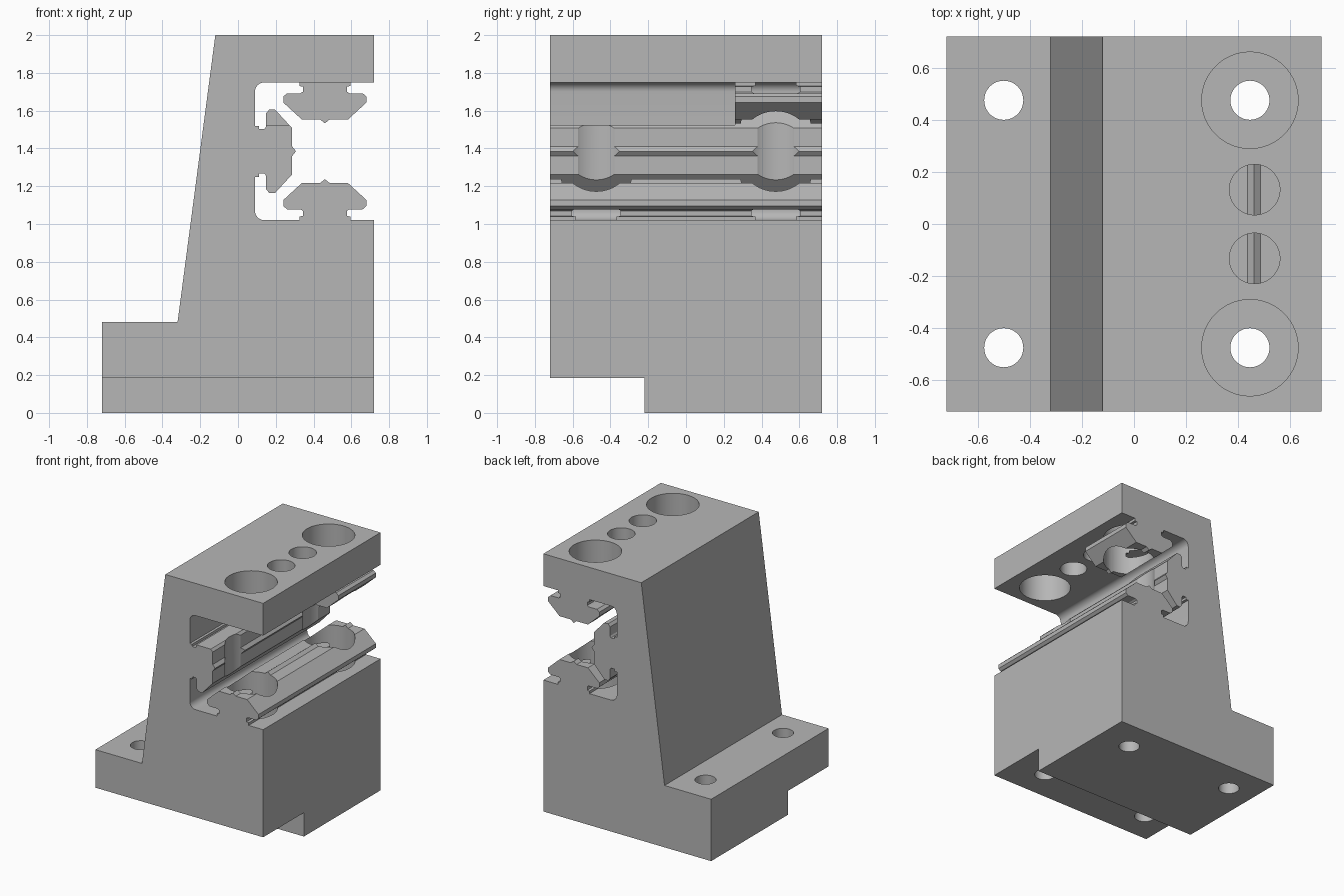
import bpy, bmesh, math
from mathutils import Matrix

cube = bpy.data.objects.get("Cube")
if cube:
    bpy.data.objects.remove(cube, do_unlink=True)

HALF = 0.72            # half the footprint
BOLT_Y = 0.475         # bolt rows
RAIL = 0.46            # rail centre in x
SLOT_LOW, SLOT_HIGH, SLOT_WALL = 1.02, 1.75, 0.09
SLOT_MID = (SLOT_LOW + SLOT_HIGH) / 2

steel = bpy.data.materials.new("machined grey")
steel.use_nodes = True
grey = (0.47, 0.47, 0.47, 1)
steel.diffuse_color = grey
steel.node_tree.nodes["Principled BSDF"].inputs["Base Color"].default_value = grey


def make_object(name, bm):
    bmesh.ops.recalc_face_normals(bm, faces=bm.faces)
    mesh = bpy.data.meshes.new(name)
    bm.to_mesh(mesh)
    bm.free()
    mesh.materials.append(steel)
    obj = bpy.data.objects.new(name, mesh)
    bpy.context.collection.objects.link(obj)
    return obj


def extrude_profile(name, points):
    bm = bmesh.new()
    face = bm.faces.new([bm.verts.new((x, -HALF, z)) for x, z in points])
    swept = bmesh.ops.extrude_face_region(bm, geom=[face])["geom"]
    verts = [v for v in swept if isinstance(v, bmesh.types.BMVert)]
    bmesh.ops.translate(bm, verts=verts, vec=(0, 2 * HALF, 0))
    return make_object(name, bm)


def cut(target, bm):
    cutter = make_object("cutter", bm)
    cutter.hide_render = True
    mod = target.modifiers.new("cut", 'BOOLEAN')
    mod.operation, mod.solver, mod.object = 'DIFFERENCE', 'EXACT', cutter
    bpy.context.view_layer.objects.active = target
    bpy.ops.object.modifier_apply(modifier=mod.name)
    bpy.data.objects.remove(cutter, do_unlink=True)


def drill(target, x, y, radius, low, high):
    bm = bmesh.new()
    bmesh.ops.create_cone(bm, cap_ends=True, segments=64, radius1=radius,
                          radius2=radius, depth=high - low,
                          matrix=Matrix.Translation((x, y, (low + high) / 2)))
    cut(target, bm)


def cut_box(target, low, high):
    bm = bmesh.new()
    bmesh.ops.create_cube(bm, size=1)
    for v in bm.verts:
        v.co = [b if c > 0 else a for a, b, c in zip(low, high, v.co)]
    cut(target, bm)


def fillet(x, z, start, radius=0.05, steps=8):
    # Quarter arc turning clockwise from the start angle
    angles = [math.radians(start - 90 * i / steps) for i in range(steps + 1)]
    return [(x + radius * math.cos(a), z + radius * math.sin(a)) for a in angles]


# Rail cross-section: distance along the wall, height off the wall
half_rail = [(-0.135, 0), (-0.135, 0.02), (-0.117, 0.022), (-0.117, 0.05),
             (-0.13, 0.058), (-0.2, 0.058), (-0.22, 0.075), (-0.22, 0.107),
             (-0.122, 0.197), (-0.025, 0.197)]
rail = half_rail + [(0, 0.217)] + [(-u, v) for u, v in reversed(half_rail)]

# Bracket outline with a side slot holding three rails
outline = [(-HALF, 0), (HALF, 0), (HALF, SLOT_LOW)]
outline += [(RAIL - u, SLOT_LOW + v) for u, v in rail]
outline += fillet(SLOT_WALL + 0.05, SLOT_LOW + 0.05, 270)
outline += [(SLOT_WALL + v, SLOT_MID + u) for u, v in rail]
outline += fillet(SLOT_WALL + 0.05, SLOT_HIGH - 0.05, 180)
outline += [(RAIL + u, SLOT_HIGH - v) for u, v in rail]
outline += [(HALF, SLOT_HIGH), (HALF, 2), (-0.12, 2), (-0.32, 0.48), (-HALF, 0.48)]
bracket = extrude_profile("slotted_bracket", outline)

# Relief that shortens the upper rail and trims the wall rail
cut_box(bracket, (0.142, -1, 1.525), (1, 0.26, SLOT_HIGH))
# Step under the front of the base
cut_box(bracket, (-1, -1, -0.1), (1, -0.22, 0.185))

# Bolt holes, counterbored on the tall side, and two access holes in the arm
for side in (-1, 1):
    drill(bracket, -0.5, side * BOLT_Y, 0.075, -0.1, 0.6)
    drill(bracket, 0.445, side * BOLT_Y, 0.185, 0.48, 2.1)
    drill(bracket, 0.445, side * BOLT_Y, 0.075, -0.1, 0.6)
    drill(bracket, 0.463, side * 0.132, 0.097, 1.65, 2.1)

bpy.ops.object.select_all(action='DESELECT')
bracket.select_set(True)
bpy.context.view_layer.objects.active = bracket
bpy.ops.object.shade_smooth_by_angle(angle=math.radians(25))
